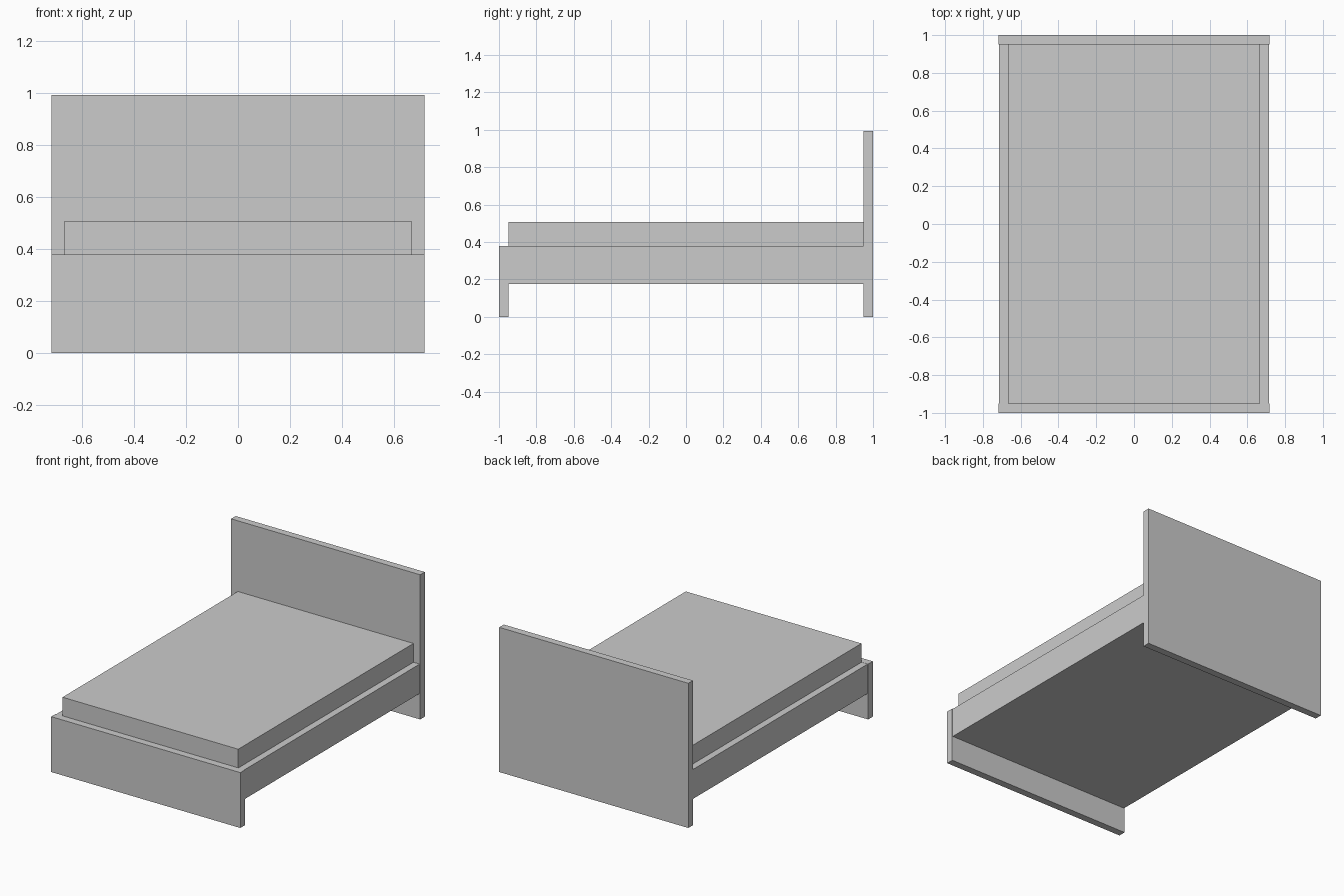
import bpy

if "Cube" in bpy.data.objects:
    bpy.data.objects.remove(bpy.data.objects["Cube"])

HALF_LEN = 0.95      # inner faces of the end boards
BOARD_HALF_W = 0.718


def box(name, x, y, z):
    """Flat-faced box spanning the given (min, max) ranges."""
    centre = [(a + b) / 2 for a, b in (x, y, z)]
    bpy.ops.mesh.primitive_cube_add(size=1, location=centre)
    obj = bpy.context.object
    obj.name = obj.data.name = name
    obj.scale = [b - a for a, b in (x, y, z)]
    bpy.ops.object.transform_apply(location=False, rotation=False, scale=True)
    return obj


def sym(half):
    return (-half, half)


# End boards standing on the floor
box("headboard", sym(BOARD_HALF_W), (HALF_LEN, 1.0), (0, 0.993))
box("footboard", sym(BOARD_HALF_W), (-1.0, -HALF_LEN), (0, 0.38))

# Raised bed base between the boards, very slightly narrower
box("bed_base", sym(0.714), sym(HALF_LEN), (0.177, 0.379))

# Mattress resting on the base
box("mattress", sym(0.667), sym(HALF_LEN), (0.379, 0.508))
